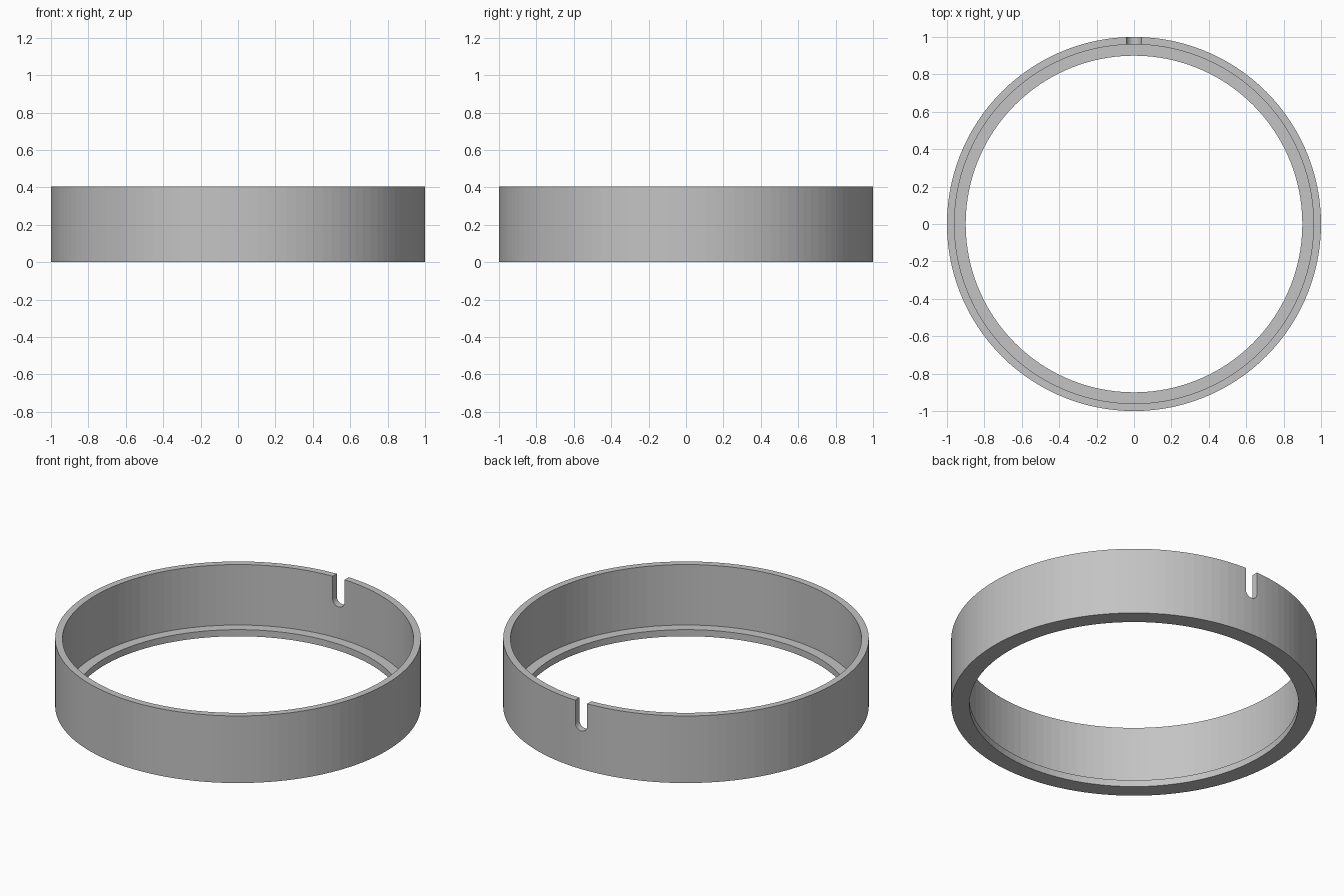
import bpy
import bmesh
import math

if "Cube" in bpy.data.objects:
    bpy.data.objects.remove(bpy.data.objects["Cube"], do_unlink=True)

SEGMENTS = 120
HEIGHT = 0.405
OUTER, WALL, LIP = 1.0, 0.96, 0.9
LIP_HEIGHT = 0.04
SLOT_RADIUS, SLOT_CENTRE = 0.04, 0.27

grey = bpy.data.materials.new("plain grey")
grey.use_nodes = True
colour = (0.55, 0.55, 0.55, 1)
grey.diffuse_color = colour
grey.node_tree.nodes["Principled BSDF"].inputs["Base Color"].default_value = colour


def make_object(name, bm):
    bmesh.ops.recalc_face_normals(bm, faces=bm.faces)
    mesh = bpy.data.meshes.new(name)
    bm.to_mesh(mesh)
    bm.free()
    mesh.materials.append(grey)
    obj = bpy.data.objects.new(name, mesh)
    bpy.context.collection.objects.link(obj)
    return obj


# Ring: thin wall with an inward lip at the bottom, revolved about z
bm = bmesh.new()
profile = [(LIP, 0), (OUTER, 0), (OUTER, HEIGHT), (WALL, HEIGHT),
           (WALL, LIP_HEIGHT), (LIP, LIP_HEIGHT)]
verts = [bm.verts.new((r, 0, z)) for r, z in profile]
edges = [bm.edges.new((v, verts[i - 1])) for i, v in enumerate(verts)]
bmesh.ops.spin(bm, geom=verts + edges, cent=(0, 0, 0), axis=(0, 0, 1),
               angle=math.tau, steps=SEGMENTS, use_merge=True)
bmesh.ops.remove_doubles(bm, verts=bm.verts, dist=0.0001)
ring = make_object("ring", bm)

# Slot cutter: round-bottomed notch through the back wall
bm = bmesh.new()
outline = [(SLOT_RADIUS, 0.5), (-SLOT_RADIUS, 0.5)]
for i in range(17):
    a = math.pi * (1 + i / 16)
    outline.append((SLOT_RADIUS * math.cos(a), SLOT_CENTRE + SLOT_RADIUS * math.sin(a)))
face = bm.faces.new([bm.verts.new((x, 0.9, z)) for x, z in outline])
side = bmesh.ops.extrude_face_region(bm, geom=[face])
moved = [v for v in side["geom"] if isinstance(v, bmesh.types.BMVert)]
bmesh.ops.translate(bm, verts=moved, vec=(0, 0.2, 0))
cutter = make_object("slot_cutter", bm)
cutter.hide_render = True

# Cut the slot, then discard the cutter
cut = ring.modifiers.new("slot", 'BOOLEAN')
cut.operation = 'DIFFERENCE'
cut.solver = 'EXACT'
cut.object = cutter
bpy.context.view_layer.objects.active = ring
ring.select_set(True)
bpy.ops.object.modifier_apply(modifier=cut.name)
bpy.data.objects.remove(cutter, do_unlink=True)
